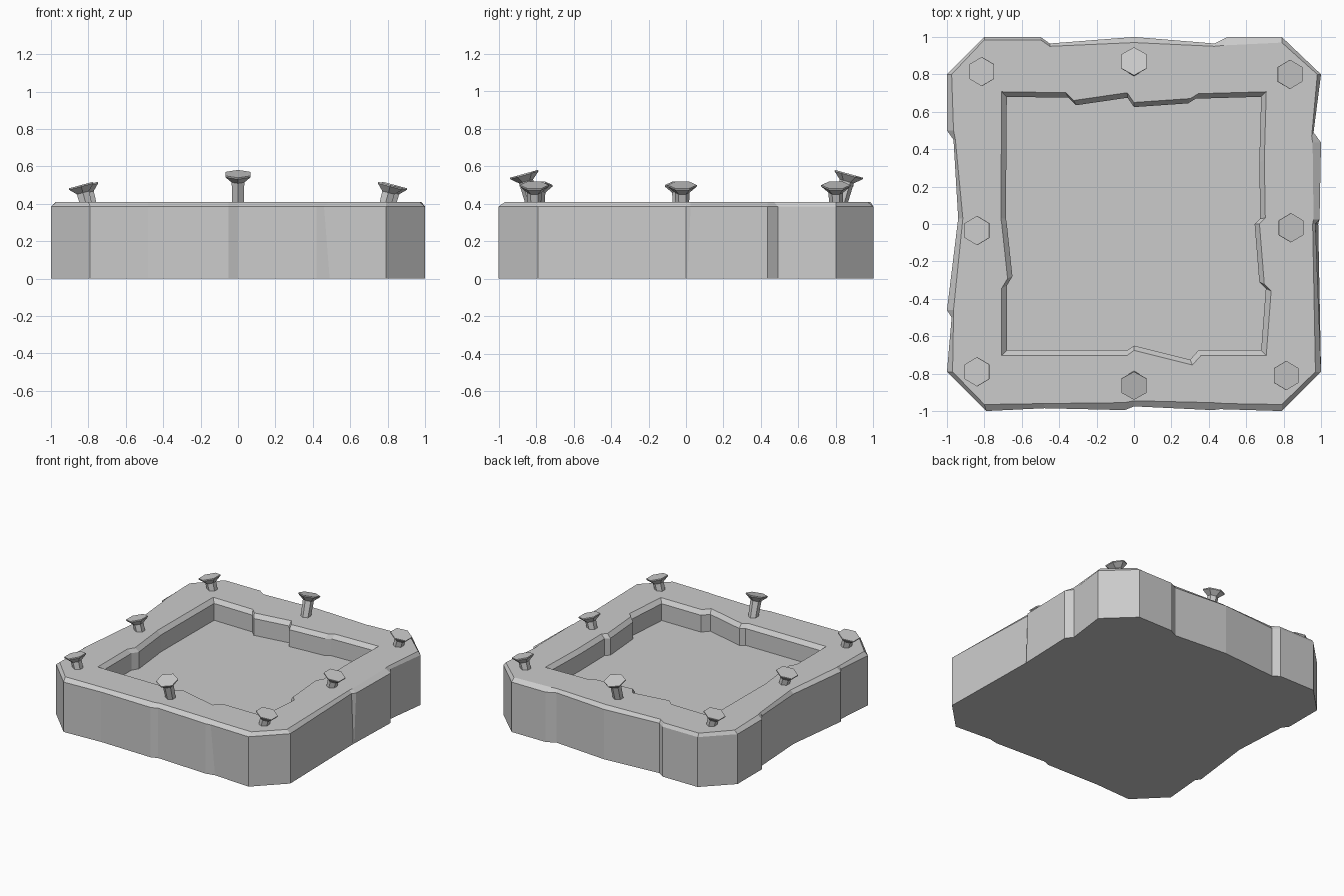
import bpy, bmesh
from mathutils import Vector

if "Cube" in bpy.data.objects:
    bpy.data.objects.remove(bpy.data.objects["Cube"])

# Chipped outer outline: (x, y at the wall) and (x, y at the bevelled top)
outer = [
    (-.79, -1, -.8, -.965), (-.48, -.985, -.48, -.96), (-.05, -.995, -.05, -.955),
    (0, -.975, 0, -.945), (.42, -.995, .42, -.955), (.49, -.98, .49, -.96),
    (.79, -1, .79, -.965),
    (1, -.79, .97, -.79), (.985, 0, .955, 0), (.986, .008, .96, .025),
    (1, .435, .955, .435), (.96, .49, .95, .47), (1, .8, .98, .8),
    (.79, 1, .79, .97), (.5, 1, .48, .955), (.43, .965, .43, .95),
    (0, 1, 0, .97), (-.45, .965, -.45, .95), (-.5, 1, -.5, .985), (-.8, 1, -.8, .985),
    (-1, .8, -.975, .8), (-1, .5, -.965, .5), (-.965, .45, -.955, .45),
    (-.94, .03, -.915, .03), (-1, -.46, -.965, -.46), (-.975, -.5, -.965, -.5),
    (-1, -.79, -.97, -.79)]

# Chipped outline of the recess
inner = [
    (-.68, -.675), (-.035, -.675), (0, -.65), (.3, -.725), (.345, -.675), (.68, -.675),
    (.705, -.345), (.67, -.31), (.645, 0), (.675, .03), (.67, .33), (.68, .68),
    (.33, .67), (.29, .645), (0, .625), (-.035, .675), (-.31, .635), (-.35, .675), (-.68, .68),
    (-.685, .03), (-.68, 0), (-.65, -.28), (-.68, -.33)]


def ring(bm, pts, z):
    return [bm.verts.new((x, y, z)) for x, y in pts]


def skin(bm, a, b):
    n = len(a)
    for i in range(n):
        j = (i + 1) % n
        bm.faces.new((a[i], a[j], b[j], b[i]))


def finish(bm, name):
    bmesh.ops.recalc_face_normals(bm, faces=bm.faces[:])
    me = bpy.data.meshes.new(name)
    bm.to_mesh(me)
    bm.free()
    ob = bpy.data.objects.new(name, me)
    bpy.context.collection.objects.link(ob)
    return ob


# Stone tray: outer wall, bevel, rim, recess
bm = bmesh.new()
low = [p[:2] for p in outer]
mid = list(low)
mid[8], mid[9] = (.97, 0), (.992, .025)   # wedge-shaped crack on the right side
mid[5] = (.46, -.99)                      # fading chip on the front
top = [p[2:] for p in outer]
o0, o1, o2 = ring(bm, low, 0), ring(bm, mid, .385), ring(bm, top, .41)
i2 = ring(bm, [(x * 1.04, y * 1.04) for x, y in inner], .41)
i1, i0 = ring(bm, inner, .38), ring(bm, inner, .25)
skin(bm, o0, o1)
skin(bm, o1, o2)
skin(bm, i2, i1)
skin(bm, i1, i0)
bm.faces.new(o0[::-1])
bm.faces.new(i0)
rim = [bm.edges.get((r[i - 1], r[i])) for r in (o2, i2) for i in range(len(r))]
bmesh.ops.triangle_fill(bm, edges=rim, use_beauty=True, normal=(0, 0, 1))
finish(bm, "stone_tray")


# Nails: hexagonal shaft and flared head, leaning from base to head centre
def nail(name, base, head):
    base, head = Vector(base), Vector(head)
    length = (head - base).length
    profile = [(.035, -.04), (.039, length - .042), (.078, length - .008), (.078, length)]
    bm = bmesh.new()
    rings = []
    for r, z in profile:
        res = bmesh.ops.create_circle(bm, segments=6, radius=r)
        for v in res["verts"]:
            v.co.z = z
        rings.append(res["verts"])
    for a, b in zip(rings, rings[1:]):
        skin(bm, a, b)
    bm.faces.new(rings[0])
    bm.faces.new(rings[-1])
    ob = finish(bm, name)
    ob.location = base
    ob.rotation_mode = 'QUATERNION'
    ob.rotation_quaternion = Vector((0, 0, 1)).rotation_difference(head - base)


heads = [(-.815, .815, .5), (0, .87, .56), (.835, .8, .5), (-.84, -.035, .5),
         (.84, -.02, .5), (-.84, -.79, .5), (0, -.865, .56), (.815, -.81, .5)]
for k, (x, y, z) in enumerate(heads):
    lean = Vector((x and (.027 if x > 0 else -.027), 0 if x else (.045 if y > 0 else -.045), 0))
    nail(f"nail_{k + 1}", (x - lean.x, y - lean.y, .4), (x, y, z))
